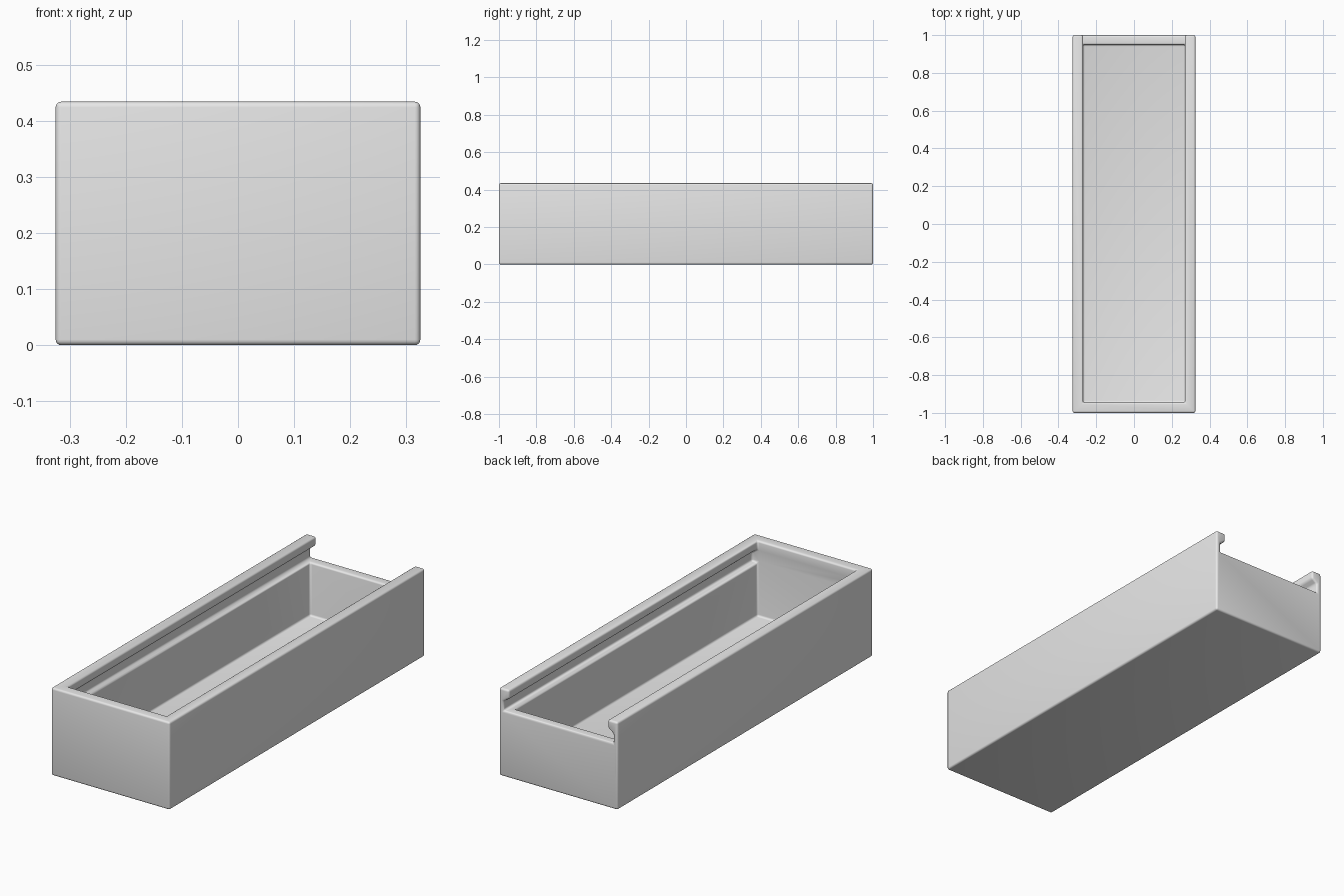
import bpy
import bmesh

cube = bpy.data.objects.get("Cube")
if cube:
    bpy.data.objects.remove(cube, do_unlink=True)

HALF_X, HALF_Y, TOP = 0.325, 1.0, 0.434
IN_X, FRONT, BACK = 0.27, -0.945, 0.95     # cavity walls
FLOOR, LEDGE = 0.06, 0.325                 # cavity floor and lid ledge

grey = bpy.data.materials.new("plain grey")
grey.use_nodes = True
colour = (0.8, 0.8, 0.8, 1)
grey.diffuse_color = colour
grey.node_tree.nodes["Principled BSDF"].inputs["Base Color"].default_value = colour


def prism(name, profile, y0, y1):
    """Extrude an x-z profile along y."""
    bm = bmesh.new()
    face = bm.faces.new([bm.verts.new((x, y0, z)) for x, z in profile])
    ext = bmesh.ops.extrude_face_region(bm, geom=[face])
    moved = [v for v in ext["geom"] if isinstance(v, bmesh.types.BMVert)]
    bmesh.ops.translate(bm, verts=moved, vec=(0, y1 - y0, 0))
    bmesh.ops.recalc_face_normals(bm, faces=bm.faces)
    mesh = bpy.data.meshes.new(name)
    bm.to_mesh(mesh)
    bm.free()
    mesh.materials.append(grey)
    obj = bpy.data.objects.new(name, mesh)
    bpy.context.collection.objects.link(obj)
    return obj


def rect(half, low, high):
    return [(-half, low), (half, low), (half, high), (-half, high)]


# Solid block, then the storage cavity and the dovetail lid slot open at the back
box = prism("box_body", rect(HALF_X, 0, TOP), -HALF_Y, HALF_Y)
cavity = prism("cavity_cutter", rect(IN_X, FLOOR, 0.35), FRONT, BACK)
half_slot = [(0.3, LEDGE), (0.3, 0.372), (IN_X, 0.392), (IN_X, 0.5)]
slot = prism("slot_cutter",
             half_slot + [(-x, z) for x, z in reversed(half_slot)], FRONT, 1.1)

bpy.context.view_layer.objects.active = box
for cutter in (slot, cavity):
    mod = box.modifiers.new("cut", "BOOLEAN")
    mod.operation, mod.solver, mod.object = "DIFFERENCE", "EXACT", cutter
    bpy.ops.object.modifier_apply(modifier=mod.name)
    bpy.data.objects.remove(cutter, do_unlink=True)

# Merge leftover coplanar faces so the rounding stays clean
bm = bmesh.new()
bm.from_mesh(box.data)
bmesh.ops.remove_doubles(bm, verts=bm.verts, dist=0.0005)
bmesh.ops.dissolve_limit(bm, angle_limit=0.02, verts=bm.verts, edges=bm.edges)
bm.to_mesh(box.data)
bm.free()

# Small rounded edges
bevel = box.modifiers.new("rounded_edges", "BEVEL")
bevel.width, bevel.segments = 0.01, 4
bevel.limit_method, bevel.angle_limit = "ANGLE", 0.35
bpy.ops.object.select_all(action="DESELECT")
box.select_set(True)
bpy.ops.object.modifier_apply(modifier=bevel.name)
bpy.ops.object.shade_smooth_by_angle(angle=0.6)
